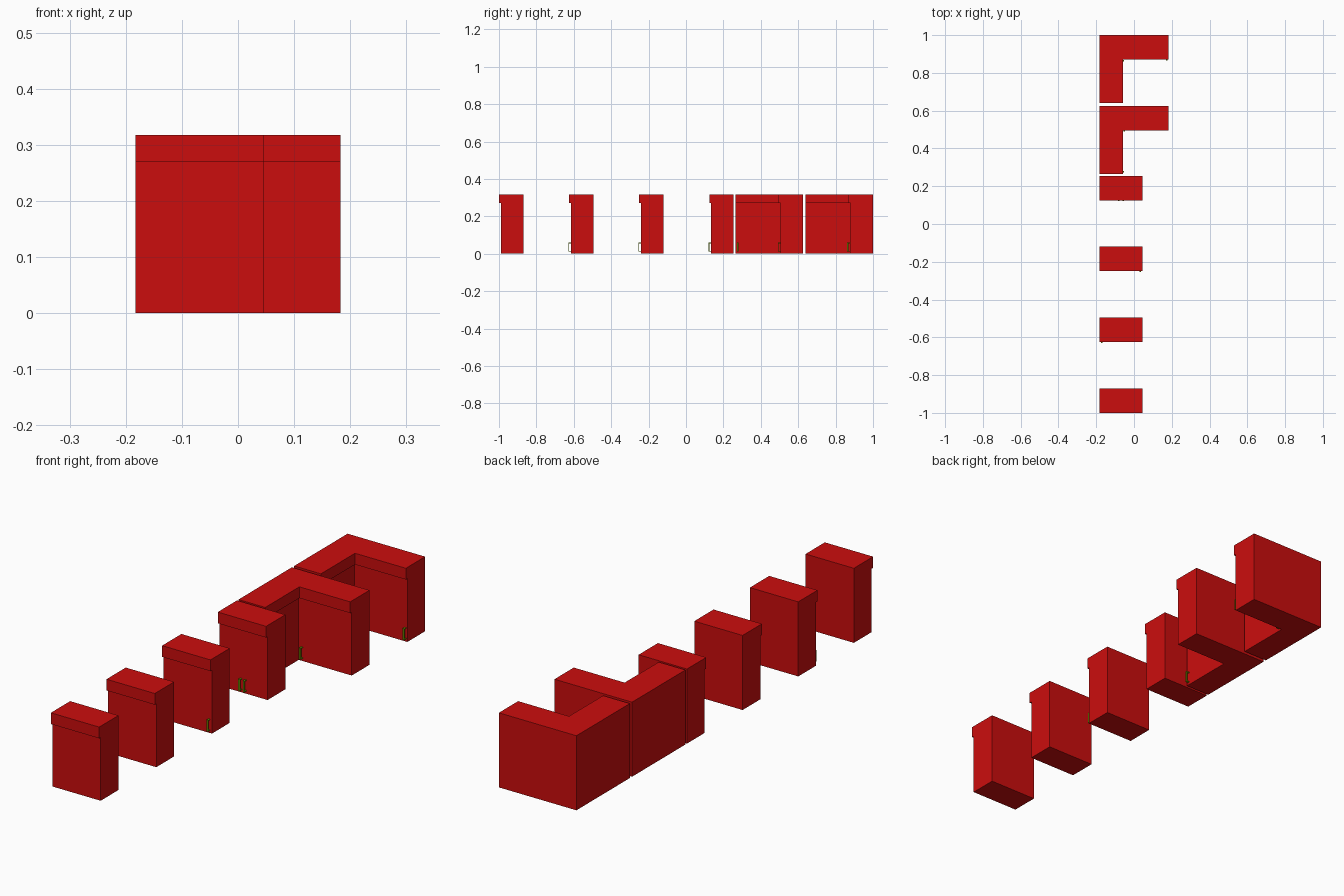
import bpy
import bmesh

cube = bpy.data.objects.get("Cube")
if cube:
    bpy.data.objects.remove(cube, do_unlink=True)


def material(name, colour):
    m = bpy.data.materials.new(name)
    m.use_nodes = True
    m.diffuse_color = colour
    m.node_tree.nodes["Principled BSDF"].inputs["Base Color"].default_value = colour
    return m


RED = material("cabinet red", (0.6, 0.004, 0.004, 1))
OLIVE = material("handle olive green", (0.18, 0.32, 0.0, 1))

# Shared cabinet sizes
HEIGHT, VALANCE_Z = 0.318, 0.27
DEPTH = 0.13
DOOR_INSET, CARCASS_INSET = 0.01, 0.016
LEFT, RIGHT, LONG_RIGHT = -0.183, 0.045, 0.183
L_LENGTH = 0.36
PITCH = 0.375


def build(name, prisms, mat):
    """Make one object from upright prisms given as (outline, bottom, top)."""
    bm = bmesh.new()
    for outline, z0, z1 in prisms:
        face = bm.faces.new([bm.verts.new((x, y, z0)) for x, y in outline])
        grown = bmesh.ops.extrude_face_region(bm, geom=[face], use_keep_orig=True)
        for v in grown["geom"]:
            if isinstance(v, bmesh.types.BMVert):
                v.co.z = z1
    bmesh.ops.recalc_face_normals(bm, faces=bm.faces)
    mesh = bpy.data.meshes.new(name)
    bm.to_mesh(mesh)
    bm.free()
    mesh.materials.append(mat)
    ob = bpy.data.objects.new(name, mesh)
    bpy.context.collection.objects.link(ob)
    return ob


def panel(side, u0, u1, front, out0, out1):
    """Rectangle on a front facing -y or +x, measured outward from that front."""
    corners = [(u0, out0), (u1, out0), (u1, out1), (u0, out1)]
    if side == "y":
        return [(u, front - out) for u, out in corners]
    return [(front + out, u) for u, out in corners]


def door(name, side, u0, u1, front):
    outline = panel(side, u0, u1, front, -CARCASS_INSET, -DOOR_INSET)
    build(name, [(outline, 0, VALANCE_Z)], RED)


def handle(name, side, u, front):
    """Vertical bar on two short posts."""
    a, b = u - 0.004, u + 0.004
    bar = panel(side, a, b, front, 0.0, 0.004)
    post = panel(side, a, b, front, -DOOR_INSET, 0.0)
    build(name, [(bar, 0.011, 0.06), (post, 0.011, 0.015), (post, 0.056, 0.06)], OLIVE)


def straight_cabinet(name, front, doors, handles):
    back = front + DEPTH
    body = panel("y", LEFT, RIGHT, front, -DEPTH, -CARCASS_INSET)
    build(name + "_carcass", [(body, 0, HEIGHT)], RED)
    build(name + "_valance",
          [(panel("y", LEFT, RIGHT, front, -CARCASS_INSET, 0), VALANCE_Z, HEIGHT)], RED)
    width = (RIGHT - LEFT) / doors
    for i in range(doors):
        gap0 = 0.0007 if i > 0 else 0
        gap1 = 0.0007 if i < doors - 1 else 0
        door(f"{name}_door_{i + 1}", "y", LEFT + i * width + gap0,
             LEFT + (i + 1) * width - gap1, front)
    for i, x in enumerate(handles):
        handle(f"{name}_handle_{i + 1}", "y", x, front)


def corner_cabinet(name, back, handle_x, handle_y):
    start = back - L_LENGTH
    front_x, front_y = LEFT + DEPTH - 0.004, back - DEPTH

    def front_path(inset):
        x, y = front_x - inset, front_y + inset
        return [(x, start), (x, y), (LONG_RIGHT, y)]

    # L-shaped body and the overhanging strip along its inner fronts
    inner = front_path(CARCASS_INSET)
    body = inner + [(LONG_RIGHT, back), (LEFT, back), (LEFT, start)]
    build(name + "_carcass", [(body, 0, HEIGHT)], RED)
    strip = front_path(0) + inner[::-1]
    build(name + "_valance", [(strip, VALANCE_Z, HEIGHT)], RED)

    door(name + "_side_door", "x", start, front_y + DOOR_INSET, front_x)
    door(name + "_back_door", "y", front_x - CARCASS_INSET, LONG_RIGHT, front_y)
    handle(name + "_side_handle", "x", handle_y, front_x)
    handle(name + "_back_handle", "y", handle_x, front_y)


# Row of straight cabinets: plain, hinged each way, and double-doored
middle = (LEFT + RIGHT) / 2
row = [
    ("plain_cabinet", 1, []),
    ("right_handle_cabinet", 1, [LEFT + 0.012]),
    ("left_handle_cabinet", 1, [RIGHT - 0.012]),
    ("double_cabinet", 2, [middle - 0.011, middle + 0.011]),
]
for i, (name, doors, handles) in enumerate(row):
    straight_cabinet(name, -1 + i * PITCH, doors, handles)

# Two corner cabinets with opposite handle positions
corner_cabinet("front_corner_cabinet", 1 - PITCH, -0.052, 0.276)
corner_cabinet("back_corner_cabinet", 1, 0.174, 0.865)
